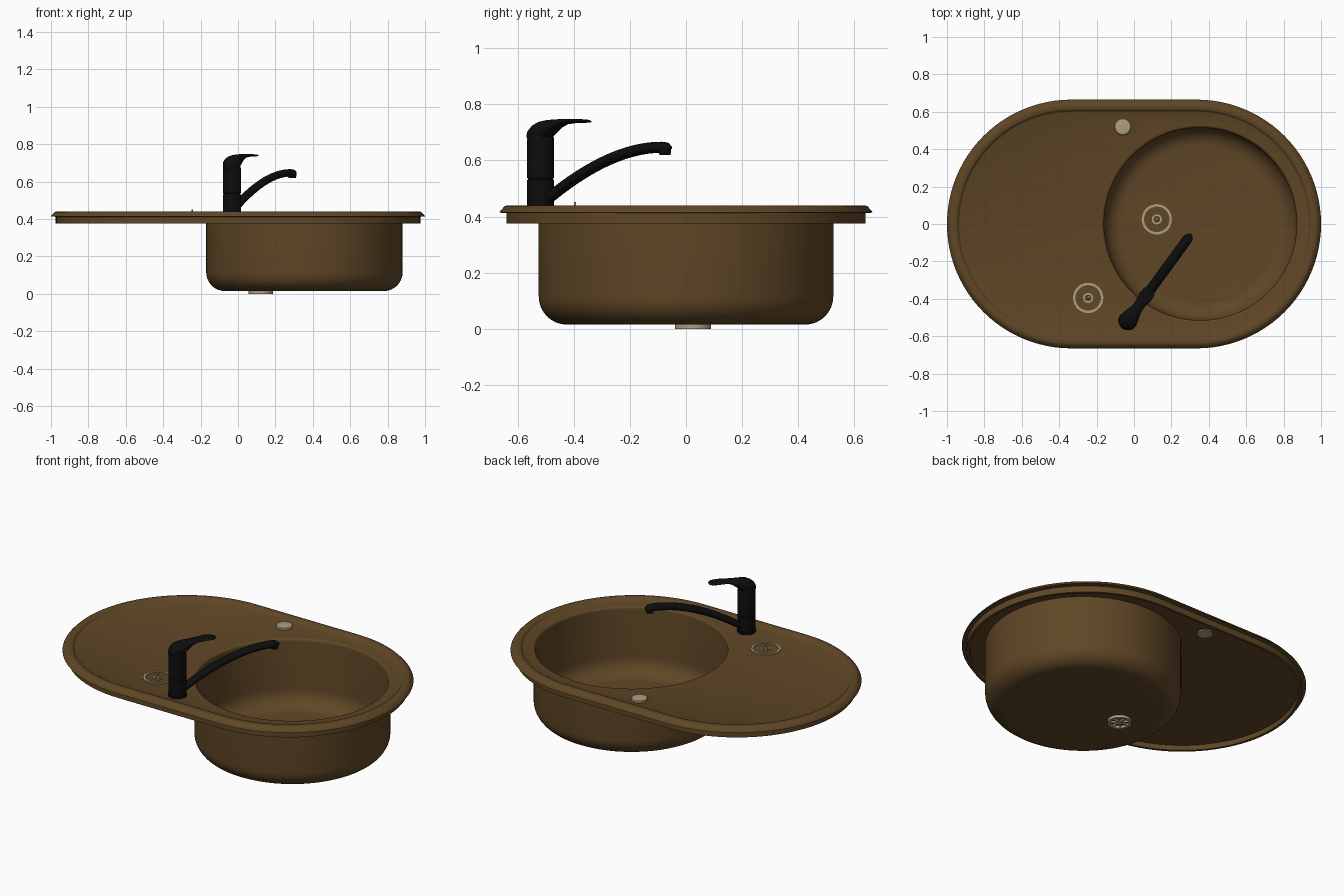
import bpy, bmesh, math
from mathutils import Vector, Matrix

cube = bpy.data.objects.get("Cube")
if cube:
    bpy.data.objects.remove(cube, do_unlink=True)


def material(name, rgb, rough):
    m = bpy.data.materials.new(name)
    m.use_nodes = True
    m.diffuse_color = (*rgb, 1)
    node = m.node_tree.nodes["Principled BSDF"]
    node.inputs["Base Color"].default_value = (*rgb, 1)
    node.inputs["Roughness"].default_value = rough
    return m


BROWN = material("brown composite", (0.115, 0.062, 0.019), 0.6)
BLACK = material("black enamel", (0.004, 0.004, 0.004), 0.5)
CREAM = material("pale metal", (0.42, 0.35, 0.21), 0.4)


def loft(name, rings, mat, closed=False, matrix=Matrix()):
    """Skin a list of equal-length rings, capping the ends unless closed."""
    bm = bmesh.new()
    loops = [[bm.verts.new(p) for p in ring] for ring in rings]
    pairs = list(zip(loops, loops[1:]))
    if closed:
        pairs.append((loops[-1], loops[0]))
    else:
        bm.faces.new(loops[0])
        bm.faces.new(loops[-1])
    n = len(loops[0])
    for a, b in pairs:
        for i in range(n):
            j = (i + 1) % n
            bm.faces.new((a[i], a[j], b[j], b[i]))
    bmesh.ops.recalc_face_normals(bm, faces=bm.faces)
    mesh = bpy.data.meshes.new(name)
    bm.to_mesh(mesh)
    bm.free()
    mesh.materials.append(mat)
    obj = bpy.data.objects.new(name, mesh)
    obj.matrix_world = matrix
    bpy.context.collection.objects.link(obj)
    bpy.ops.object.select_all(action='DESELECT')
    obj.select_set(True)
    bpy.context.view_layer.objects.active = obj
    bpy.ops.object.shade_smooth_by_angle(angle=math.radians(35))
    return obj


def circle(r, z, n=48, cx=0.0):
    turn = 2 * math.pi / n
    return [Vector((cx + r * math.cos((i + 0.5) * turn - math.pi / 2),
                    r * math.sin((i + 0.5) * turn - math.pi / 2), z)) for i in range(n)]


def lathe(name, profile, mat, at, closed=False, n=48):
    return loft(name, [circle(r, z, n) for r, z in profile], mat, closed,
                Matrix.Translation((*at, 0)))


def arc(cr, cz, rad, start, end, steps=8):
    angles = [math.radians(start + (end - start) * i / steps) for i in range(steps + 1)]
    return [(cr + rad * math.cos(a), cz + rad * math.sin(a)) for a in angles]


# Sink: one continuous skin from bowl floor, over deck and rim, to the underside
HALF = 49
STRAIGHT = 0.335
BOWL_X = 0.355
DECK = 0.425


def stadium(r, z):
    pts = []
    for cx, start in ((STRAIGHT, -90), (-STRAIGHT, 90)):
        for i in range(HALF):
            a = math.radians(start + 180 * i / (HALF - 1))
            pts.append(Vector((cx + r * math.cos(a), r * math.sin(a), z)))
    return pts


inner_bowl = arc(0.415, 0.13, 0.1, -90, 0) + arc(0.53, 0.41, 0.015, 180, 90, 5)
rim = [(0.598, DECK), (0.602, 0.427), (0.607, 0.436), (0.613, 0.44), (0.638, 0.44),
       (0.646, 0.437), (0.662, 0.42), (0.665, 0.414), (0.64, 0.412),
       (0.64, 0.375), (0.625, 0.375), (0.625, 0.405)]
outer_bowl = [(0.525, 0.405)] + arc(0.425, 0.115, 0.1, 0, -90)
sections = [circle(r, z, 2 * HALF, BOWL_X) for r, z in inner_bowl]
sections += [stadium(r, z) for r, z in rim]
sections += [circle(r, z, 2 * HALF, BOWL_X) for r, z in outer_bowl]
loft("sink_basin", sections, BROWN)


# Drain and overflow covers
def annulus(name, r0, r1, z0, z1, at):
    lathe(name, [(r0, z0), (r0, z1), (r1, z1), (r1, z0)], CREAM, at, closed=True)


def cover(name, at, z):
    annulus(name + "_outer_ring", 0.068, 0.081, z - 0.004, z + 0.004, at)
    annulus(name + "_inner_ring", 0.018, 0.027, z - 0.004, z + 0.004, at)
    lathe(name + "_pin", [(0.01, z - 0.004), (0.01, z + 0.006), (0.005, z + 0.01)],
          CREAM, at, n=20)


drain_at = (0.122, 0.025)
overflow_at = (-0.245, -0.395)
cover("drain", drain_at, 0.03)
cover("overflow", overflow_at, DECK)
lathe("overflow_stem", [(0.004, DECK), (0.004, 0.452)], CREAM, overflow_at, n=12)

# Drain outlet beneath the bowl, with spokes
annulus("outlet_ring", 0.05, 0.065, 0.0, 0.018, drain_at)
lathe("outlet_hub", [(0.018, 0.003), (0.018, 0.018)], CREAM, drain_at, n=24)
for k in range(8):
    spin = Matrix.Translation((*drain_at, 0)) @ Matrix.Rotation(k * math.pi / 4, 4, 'Z')
    bar = [[Vector((x, y, z)) for y, z in
            ((-0.004, 0.004), (0.004, 0.004), (0.004, 0.018), (-0.004, 0.018))]
           for x in (0.015, 0.052)]
    loft(f"outlet_spoke_{k + 1}", bar, CREAM, matrix=spin)

# Button that passes through the deck
lathe("deck_button", [(0.042, 0.398), (0.042, DECK), (0.045, DECK), (0.045, 0.433),
                      (0.041, 0.438), (0.03, 0.44)], CREAM, (-0.06, 0.52))

# Tap: body, then lever and spout aimed across the bowl along local x
tap_at = (-0.033, -0.518)
aim = Matrix.Translation((*tap_at, 0)) @ Matrix.Rotation(math.atan2(0.81, 0.59), 4, 'Z')
lathe("tap_body", [(0.05, DECK), (0.05, 0.438), (0.048, 0.44), (0.048, 0.53),
                   (0.045, 0.532), (0.045, 0.536), (0.048, 0.538), (0.048, 0.67),
                   (0.046, 0.69)], BLACK, tap_at)


def oval(centre, side, up, w, h, n=24):
    return [centre + side * (w * math.cos(2 * math.pi * i / n))
            + up * (h * math.sin(2 * math.pi * i / n)) for i in range(n)]


SIDE, UP = Vector((0, 1, 0)), Vector((0, 0, 1))

# Lever stations: reach, height, half width, half thickness
lever = [(-0.049, 0.683, 0.012, 0.014), (-0.04, 0.688, 0.03, 0.026),
         (-0.02, 0.694, 0.044, 0.036), (0.0, 0.7, 0.048, 0.039),
         (0.03, 0.708, 0.045, 0.036), (0.055, 0.719, 0.037, 0.027),
         (0.08, 0.73, 0.03, 0.017), (0.11, 0.738, 0.029, 0.01),
         (0.16, 0.741, 0.037, 0.007), (0.195, 0.74, 0.034, 0.006),
         (0.213, 0.739, 0.017, 0.004)]
loft("tap_lever", [oval(Vector((s, 0, z)), SIDE, UP, w, h) for s, z, w, h in lever],
     BLACK, matrix=aim)

# Spout swept along a rising arc with a rounded tip
p0, p1, p2 = Vector((0.02, 0, 0.455)), Vector((0.33, 0, 0.665)), Vector((0.575, 0, 0.645))
rings = []
STEPS = 24
for i in range(STEPS + 1):
    t = i / STEPS
    centre = p0 * (1 - t) ** 2 + p1 * (2 * t * (1 - t)) + p2 * t * t
    tangent = ((p1 - p0) * (1 - t) + (p2 - p1) * t).normalized()
    tip = max(0.0, (t - 0.93) / 0.07)
    size = math.sqrt(max(0.06, 1 - tip * tip))
    rings.append(oval(centre, SIDE, SIDE.cross(tangent) * -1,
                      0.027 * size, (0.019 + 0.001 * t) * size))
loft("tap_spout", rings, BLACK, matrix=aim)
nozzle = aim @ Vector((0.548, 0, 0))
lathe("spout_nozzle", [(0.022, 0.65), (0.022, 0.628), (0.019, 0.62)], BLACK,
      (nozzle.x, nozzle.y), n=32)
